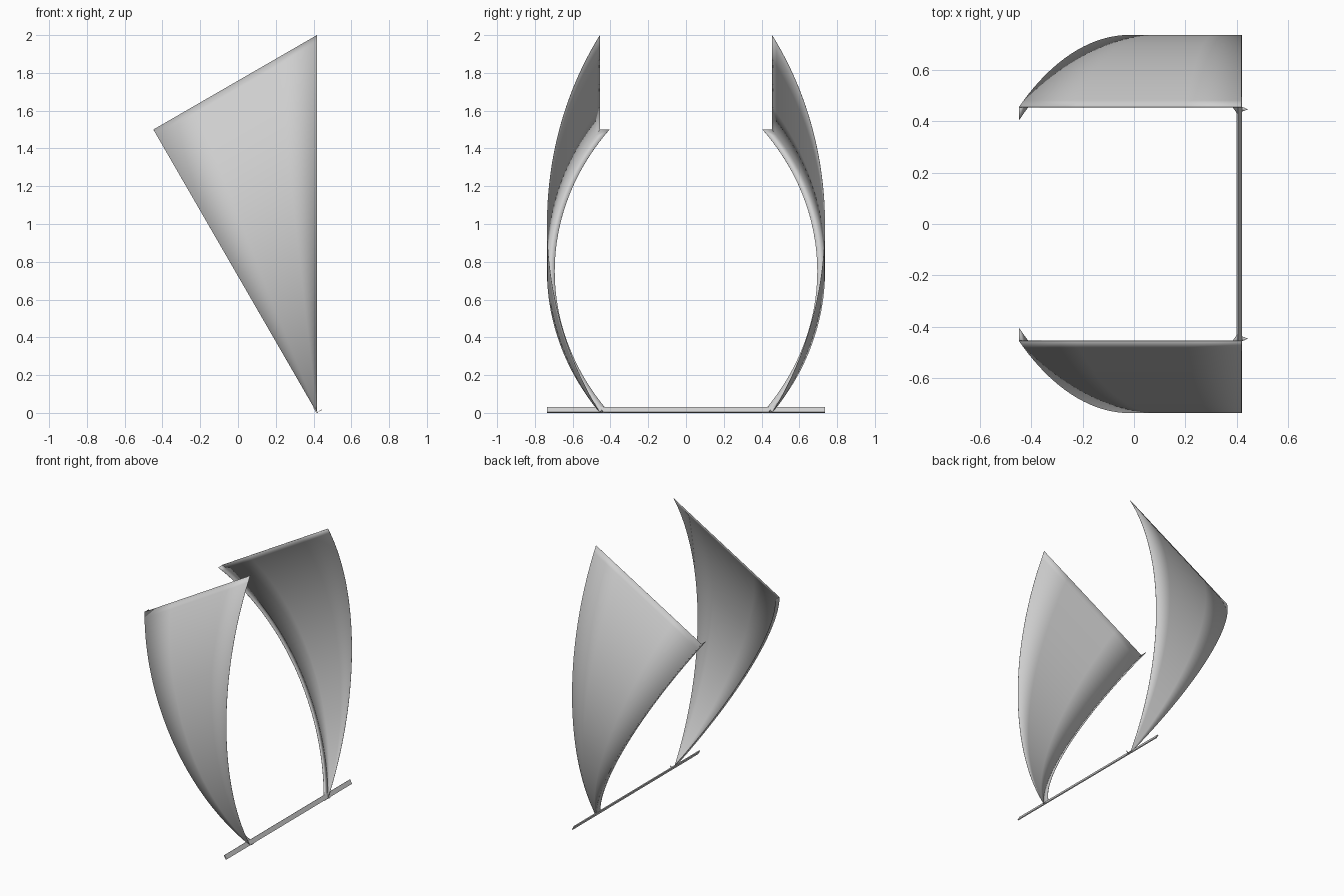
import bpy, bmesh, math
from mathutils import Vector

cube = bpy.data.objects.get("Cube")
if cube:
    bpy.data.objects.remove(cube)

grey = bpy.data.materials.new("light grey")
grey.use_nodes = True
colour = (0.62, 0.62, 0.62, 1)
grey.diffuse_color = colour
grey.node_tree.nodes["Principled BSDF"].inputs["Base Color"].default_value = colour

# Tilted frame: u runs along the bend axis, t runs up the leaning edge
U = Vector((math.cos(math.pi / 6), 0, 0.5))
T = Vector((-0.5, 0, math.cos(math.pi / 6)))
ORIGIN = Vector((0.419, 0, 0))
LENGTH = math.sqrt(3)
HALF = LENGTH / 2
BASE_Y, SAG, RIM = 0.455, 0.28, 0.04
RADIUS = (HALF ** 2 + SAG ** 2) / (2 * SAG)
STEPS = 48


def place(u, t, y):
    return ORIGIN + U * u + T * t + Vector((0, y, 0))


def arc(t, radius):
    centre = BASE_Y + SAG - RADIUS
    return centre + math.sqrt(radius ** 2 - (t - HALF) ** 2)


def finish(name, bm, thickness=0):
    bmesh.ops.remove_doubles(bm, verts=bm.verts, dist=1e-5)
    bmesh.ops.recalc_face_normals(bm, faces=bm.faces)
    mesh = bpy.data.meshes.new(name)
    bm.to_mesh(mesh)
    bm.free()
    obj = bpy.data.objects.new(name, mesh)
    bpy.context.collection.objects.link(obj)
    mesh.materials.append(grey)
    if thickness:
        mod = obj.modifiers.new("sheet thickness", "SOLIDIFY")
        mod.thickness, mod.offset = thickness, 0
    bpy.ops.object.select_all(action="DESELECT")
    obj.select_set(True)
    bpy.context.view_layer.objects.active = obj
    bpy.ops.object.shade_smooth_by_angle(angle=math.radians(30))


def strip(name, rows, thickness):
    bm = bmesh.new()
    rows = [[bm.verts.new(p) for p in row] for row in rows]
    for a, b in zip(rows, rows[1:]):
        for i in range(len(a) - 1):
            bm.faces.new((a[i], a[i + 1], b[i + 1], b[i]))
    finish(name, bm, thickness)


for side, s in (("front", -1), ("back", 1)):
    ts = [LENGTH * i / STEPS for i in range(STEPS + 1)]
    # Curved three-cornered panel, widening towards its top edge
    strip(side + "_panel",
          [[place(t / LENGTH * k / 4, t, s * arc(t, RADIUS)) for k in range(5)] for t in ts],
          0.002)
    # Narrow rim turned inward along the leaning edge
    strip(side + "_rim",
          [[place(0, t, s * arc(t, r)) for r in (RADIUS, RADIUS - RIM)] for t in ts],
          0.002)
    # Small pointed tab at the foot of the panel
    bm = bmesh.new()
    bm.faces.new([bm.verts.new(place(u, 0.002, s * y))
                  for u, y in ((0, 0.457), (0, 0.437), (0.03, 0.446))])
    finish(side + "_foot_tab", bm, 0.002)

# Flat base bar joining the two feet
bm = bmesh.new()
bmesh.ops.create_cube(bm, size=1)
for v in bm.verts:
    v.co = place(v.co.x * 0.007, (v.co.z + 0.5) * 0.033 + 0.002, v.co.y * 1.47)
finish("base_bar", bm)
